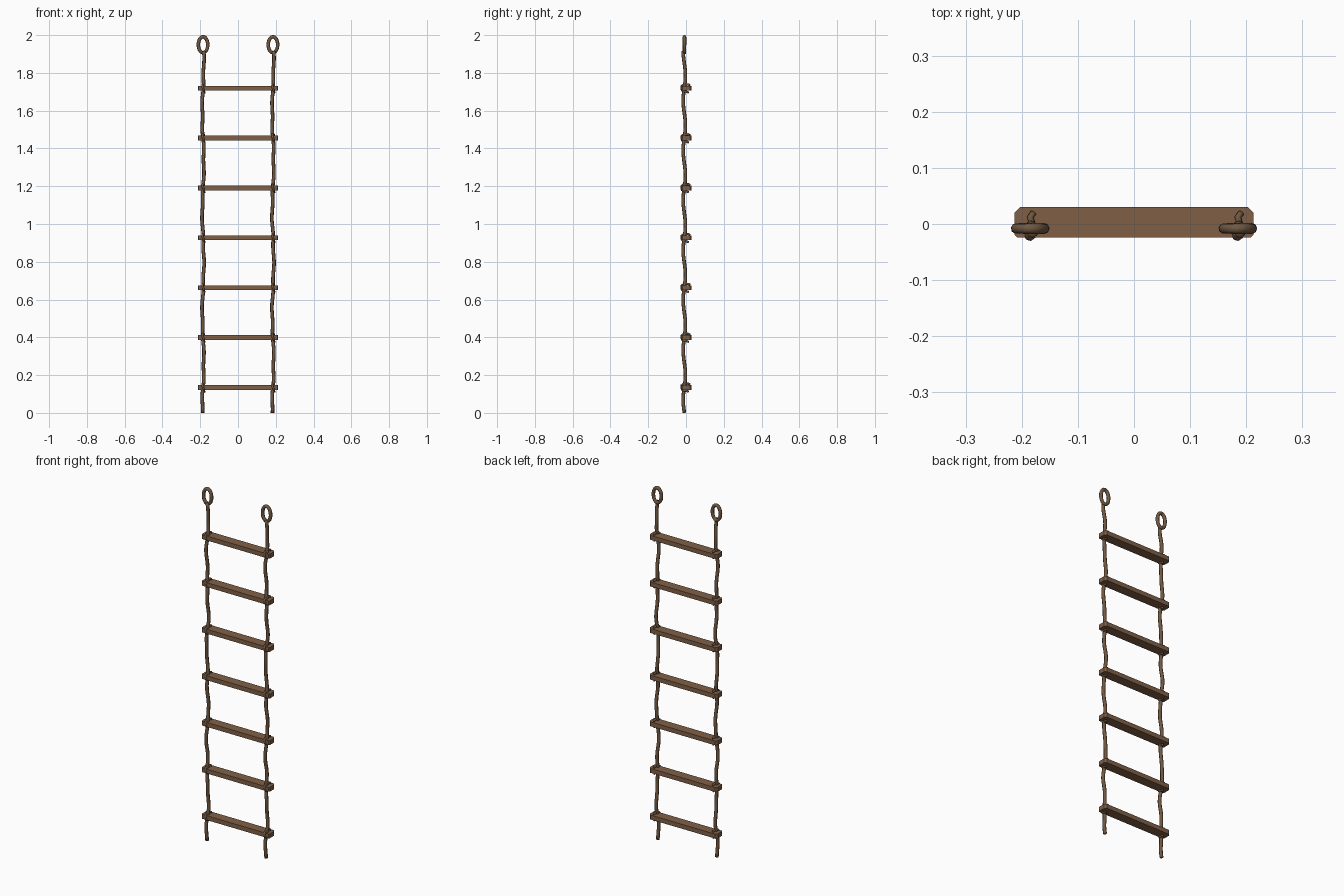
import bpy, bmesh, math
from mathutils import Vector

old = bpy.data.objects.get("Cube")
if old:
    bpy.data.objects.remove(old, do_unlink=True)


def material(name, rgb):
    m = bpy.data.materials.new(name)
    m.use_nodes = True
    m.diffuse_color = (*rgb, 1)
    m.node_tree.nodes["Principled BSDF"].inputs["Base Color"].default_value = (*rgb, 1)
    return m


WOOD = material("brown wood", (0.215, 0.117, 0.062))
ROPE = material("brown rope", (0.165, 0.098, 0.053))
RUNGS = 7
FIRST, STEP = 0.135, 0.264
ROPE_X = 0.185
ROPE_R = 0.0095


def finish(name, bm, mat, smooth):
    bmesh.ops.recalc_face_normals(bm, faces=bm.faces)
    me = bpy.data.meshes.new(name)
    bm.to_mesh(me)
    bm.free()
    me.materials.append(mat)
    for p in me.polygons:
        p.use_smooth = smooth
    ob = bpy.data.objects.new(name, me)
    bpy.context.collection.objects.link(ob)
    return ob


def tube(name, path, radius, sides=8, closed=False):
    """Sweep a round section along a path."""
    bm = bmesh.new()
    pts = [Vector(p) for p in path]
    n = len(pts)
    rings = []
    side = None
    for i, p in enumerate(pts):
        a = pts[(i - 1) % n] if closed else pts[max(i - 1, 0)]
        b = pts[(i + 1) % n] if closed else pts[min(i + 1, n - 1)]
        t = (b - a).normalized()
        side = t.orthogonal() if side is None else side - t * side.dot(t)
        side.normalize()
        up = t.cross(side)
        angles = [math.tau * k / sides for k in range(sides)]
        rings.append([bm.verts.new(p + radius * (side * math.cos(q) + up * math.sin(q)))
                      for q in angles])
    for i in range(n if closed else n - 1):
        r, s = rings[i], rings[(i + 1) % n]
        for k in range(sides):
            j = (k + 1) % sides
            bm.faces.new((r[k], r[j], s[j], s[k]))
    if not closed:
        bm.faces.new(rings[0])
        bm.faces.new(rings[-1])
    return finish(name, bm, ROPE, True)


# Flat plank rungs with clipped corners
def rung(name, z):
    x, front, back, cut, half = 0.213, -0.024, 0.03, 0.01, 0.0125
    outline = [(-x, front + cut / 2), (-x + cut / 2, front), (x - cut / 2, front),
               (x, front + cut / 2), (x, back - cut), (x - cut, back),
               (-x + cut, back), (-x, back - cut)]
    bm = bmesh.new()
    base = bm.faces.new([bm.verts.new((u, v, z - half)) for u, v in outline])
    top = bmesh.ops.extrude_face_region(bm, geom=[base])["geom"]
    bmesh.ops.translate(bm, vec=(0, 0, 2 * half),
                        verts=[g for g in top if isinstance(g, bmesh.types.BMVert)])
    finish(name, bm, WOOD, False)


def sway(z):
    phase = math.tau * (z - FIRST) / STEP
    return (0.004 * math.sin(phase * 0.5) + 0.002 * math.sin(phase * 1.7),
            -0.009 + 0.006 * math.sin(phase))


for i in range(RUNGS):
    rung(f"rung_{i + 1}", FIRST + STEP * i)

for label, x0 in (("right", -ROPE_X), ("left", ROPE_X)):
    # Long swaying side rope
    steps = 96
    path = []
    for k in range(steps + 1):
        z = 1.915 * k / steps
        dx, dy = sway(z)
        path.append((x0 + dx, dy, z))
    tube(f"{label}_rope", path, ROPE_R)

    # Oval hanging loop
    loop = [(x0 + 0.025 * math.cos(a), -0.008, 1.949 + 0.042 * math.sin(a))
            for a in (math.tau * k / 28 for k in range(28))]
    tube(f"{label}_hanging_loop", loop, ROPE_R, closed=True)

    # Rope turn around the front of each rung, with its tails above and below
    for i in range(RUNGS):
        z = FIRST + STEP * i
        turn = [(0.006, 0.02, 0.016), (0.0, 0.012, 0.02), (0.004, 0.0, 0.019),
                (-0.003, -0.014, 0.018), (-0.004, -0.023, 0.011), (0.0, -0.0245, 0.0),
                (0.004, -0.022, -0.011), (0.005, -0.012, -0.017),
                (0.004, 0.004, -0.019), (0.009, 0.013, -0.023)]
        tube(f"{label}_lashing_{i + 1}", [(x0 + a, b, z + c) for a, b, c in turn], 0.0058)
